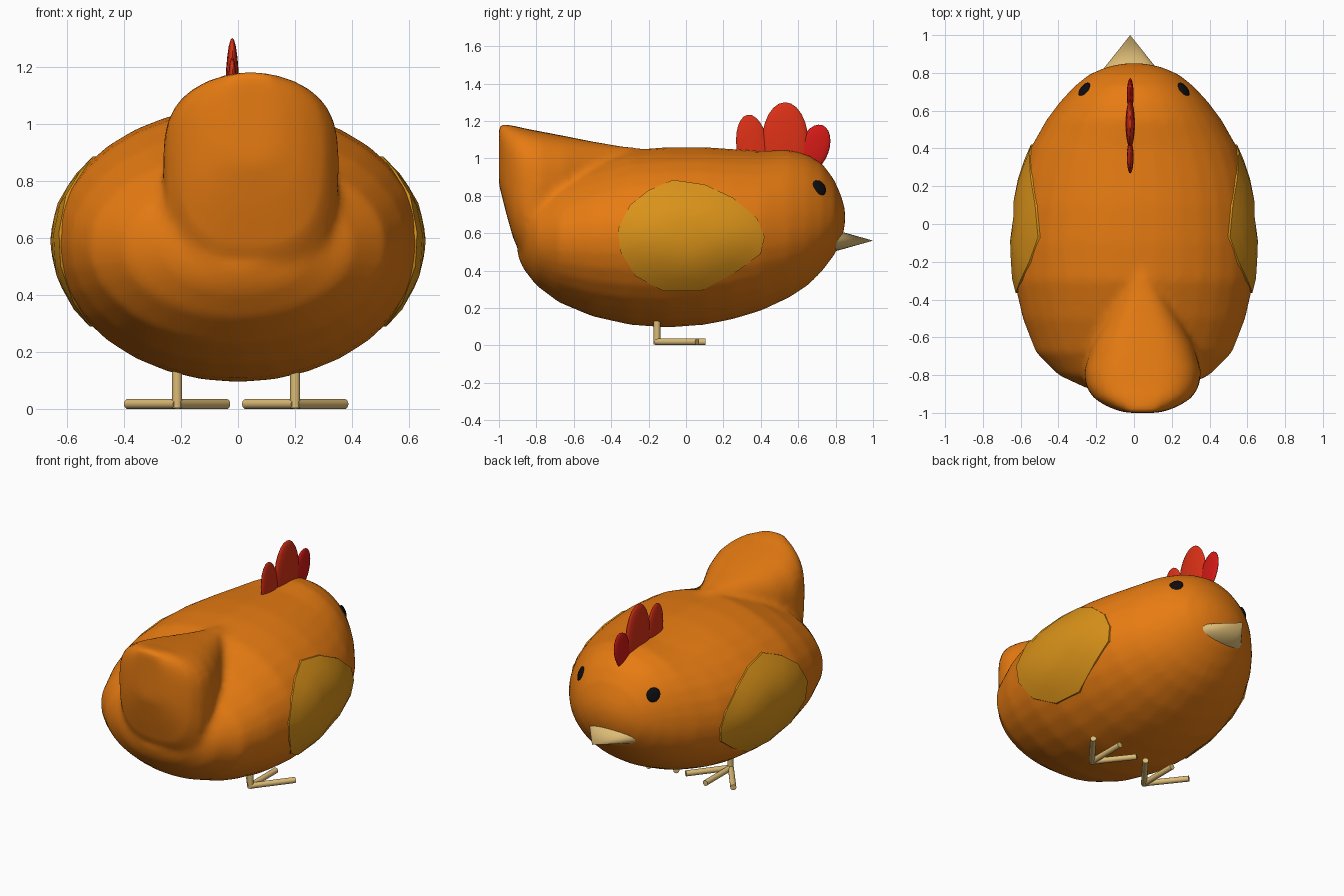
import bpy, bmesh, math
from mathutils import Vector, Matrix

if "Cube" in bpy.data.objects:
    bpy.data.objects.remove(bpy.data.objects["Cube"])


def material(name, rgb):
    m = bpy.data.materials.new(name)
    m.diffuse_color = (*rgb, 1)
    m.use_nodes = True
    m.node_tree.nodes["Principled BSDF"].inputs["Base Color"].default_value = m.diffuse_color
    return m


ORANGE = material("orange", (0.80, 0.20, 0.006))
GOLD = material("gold", (0.70, 0.29, 0.010))
RED = material("red", (0.72, 0.03, 0.008))
CRIMSON = material("crimson", (0.65, 0.01, 0.008))
HORN = material("horn", (0.72, 0.50, 0.18))
BLACK = material("black", (0.004, 0.004, 0.004))


def finish(name, bm, mat, angle=40):
    bmesh.ops.recalc_face_normals(bm, faces=bm.faces)
    me = bpy.data.meshes.new(name)
    bm.to_mesh(me)
    bm.free()
    me.materials.append(mat)
    ob = bpy.data.objects.new(name, me)
    bpy.context.collection.objects.link(ob)
    bpy.ops.object.select_all(action='DESELECT')
    ob.select_set(True)
    bpy.context.view_layer.objects.active = ob
    bpy.ops.object.shade_smooth_by_angle(angle=math.radians(angle))
    return ob


def loft(bm, stations, cx, power, n=32):
    # stations: y, half width, bottom z, top z, z of widest point
    rings = []
    for y, w, zb, zt, zm in stations:
        ring = []
        for i in range(n):
            a = 2 * math.pi * i / n
            c, s = math.cos(a), math.sin(a)
            x = math.copysign(abs(c) ** (2 / power), c) * w
            z = math.copysign(abs(s) ** (2 / power), s) * ((zt - zm) if s > 0 else (zm - zb))
            ring.append(bm.verts.new((cx + x, y, zm + z)))
        rings.append(ring)
    for a, b in zip(rings, rings[1:]):
        for i in range(n):
            j = (i + 1) % n
            bm.faces.new((a[i], a[j], b[j], b[i]))
    bm.faces.new(rings[0])
    bm.faces.new(rings[-1])


BODY = [
    (-0.90, 0.10, 0.48, 0.66, 0.57), (-0.87, 0.25, 0.41, 0.74, 0.57),
    (-0.80, 0.40, 0.32, 0.82, 0.57), (-0.68, 0.52, 0.23, 0.90, 0.57),
    (-0.50, 0.59, 0.155, 0.98, 0.58), (-0.30, 0.635, 0.11, 1.045, 0.59),
    (-0.10, 0.645, 0.095, 1.06, 0.59), (0.10, 0.63, 0.11, 1.06, 0.59),
    (0.25, 0.60, 0.14, 1.05, 0.59), (0.40, 0.55, 0.185, 1.04, 0.60),
    (0.55, 0.465, 0.255, 1.045, 0.61), (0.65, 0.39, 0.32, 1.02, 0.63),
    (0.73, 0.315, 0.40, 0.97, 0.65), (0.79, 0.24, 0.48, 0.89, 0.67),
    (0.83, 0.15, 0.56, 0.80, 0.68), (0.85, 0.06, 0.64, 0.73, 0.69)]

TAIL = [
    (-1.00, 0.08, 0.86, 1.19, 0.98), (-0.985, 0.14, 0.80, 1.185, 0.95),
    (-0.96, 0.20, 0.70, 1.18, 0.93), (-0.92, 0.26, 0.56, 1.175, 0.91),
    (-0.86, 0.30, 0.46, 1.16, 0.88), (-0.78, 0.31, 0.45, 1.145, 0.86),
    (-0.65, 0.275, 0.48, 1.12, 0.84), (-0.50, 0.20, 0.55, 1.09, 0.84),
    (-0.35, 0.11, 0.70, 1.065, 0.88), (-0.20, 0.02, 0.85, 1.05, 0.95)]

# Body with tail, fused and softened where they meet
bm = bmesh.new()
loft(bm, BODY, 0, 2)
loft(bm, TAIL, 0.045, 2.8)
body = finish("body", bm, ORANGE)
fuse = body.modifiers.new("fuse", 'REMESH')
fuse.mode = 'VOXEL'
fuse.voxel_size = 0.022
fuse.use_smooth_shade = True
soft = body.modifiers.new("soften", 'SMOOTH')
soft.factor = 0.5
soft.iterations = 5


def body_x(y, z):
    # half width of the body at a given y and z
    for a, b in zip(BODY, BODY[1:]):
        if a[0] <= y <= b[0]:
            t = (y - a[0]) / (b[0] - a[0])
            w, zb, zt, zm = [p + (q - p) * t for p, q in zip(a[1:], b[1:])]
            h = (zt - zm) if z > zm else (zm - zb)
            return w * math.sqrt(max(0, 1 - ((z - zm) / h) ** 2))


# Wings: thin pads following the body side
OUTLINE = [(0.42, 0.58), (0.38, 0.68), (0.25, 0.79), (0.10, 0.86), (-0.07, 0.885),
           (-0.20, 0.83), (-0.30, 0.75), (-0.365, 0.62), (-0.35, 0.50), (-0.27, 0.37),
           (-0.12, 0.29), (0.08, 0.29), (0.28, 0.40), (0.40, 0.49)]
CY, CZ = 0.02, 0.59
for side, label in ((1, "right"), (-1, "left")):
    bm = bmesh.new()
    rings = []
    for f, lift in ((1, -0.02), (1, 0.008), (0.8, 0.011), (0.55, 0.012), (0.28, 0.012)):
        ring = []
        for y, z in OUTLINE:
            y, z = CY + (y - CY) * f, CZ + (z - CZ) * f
            ring.append(bm.verts.new((side * (body_x(y, z) + lift), y, z)))
        rings.append(ring)
    n = len(OUTLINE)
    for a, b in zip(rings, rings[1:]):
        for i in range(n):
            j = (i + 1) % n
            bm.faces.new((a[i], a[j], b[j], b[i]))
    bm.faces.new(rings[-1])
    finish(label + "_wing", bm, GOLD)


def ellipsoid(name, centre, radii, mat, rot=Matrix()):
    bm = bmesh.new()
    bmesh.ops.create_uvsphere(bm, u_segments=20, v_segments=12, radius=1)
    bm.transform(Matrix.Translation(centre) @ rot @ Matrix.Diagonal((*radii, 1)))
    return finish(name, bm, mat, 60)


# Comb: three flat lobes
for name, y, z, ry, rz, tilt, thick, mat in (
        ("rear_comb_lobe", 0.355, 1.06, 0.085, 0.175, 8, 0.018, RED),
        ("middle_comb_lobe", 0.53, 1.08, 0.125, 0.22, 0, 0.025, RED),
        ("front_comb_lobe", 0.685, 1.055, 0.08, 0.13, -20, 0.018, CRIMSON)):
    ellipsoid(name, (-0.02, y, z), (thick, ry, rz), mat,
              Matrix.Rotation(math.radians(tilt), 4, 'X'))

# Eyes: flattened discs facing outward
for side, label in ((1, "right"), (-1, "left")):
    out = Vector((side * 0.75, 0.55, 0.35))
    ellipsoid(label + "_eye", (side * 0.264, 0.71, 0.84), (0.045, 0.045, 0.016), BLACK,
              out.to_track_quat('Z', 'Y').to_matrix().to_4x4())

# Beak: wide flat cone
bm = bmesh.new()
bmesh.ops.create_cone(bm, cap_ends=True, segments=20, radius1=1, radius2=0, depth=1)
bm.transform(Matrix.Translation((-0.02, 0.89, 0.56)) @ Matrix.Diagonal((0.175, 0.22, 0.062, 1))
             @ Matrix.Rotation(-math.pi / 2, 4, 'X'))
finish("beak", bm, HORN)


def rod(bm, a, b, r):
    a, b = Vector(a), Vector(b)
    m = Matrix.Translation((a + b) / 2) @ (b - a).to_track_quat('Z', 'Y').to_matrix().to_4x4()
    bmesh.ops.create_cone(bm, cap_ends=True, segments=14, radius1=r, radius2=r,
                          depth=(b - a).length, matrix=m)


# Legs with three toes each
for x, label in ((0.2, "right"), (-0.213, "left")):
    bm = bmesh.new()
    rod(bm, (x, -0.155, 0.005), (x, -0.155, 0.22), 0.018)
    for dx, y in ((-0.172, 0.06), (0, 0.105), (0.172, 0.06)):
        rod(bm, (x, -0.16, 0.019), (x + dx, y, 0.019), 0.018)
    finish(label + "_leg", bm, HORN)
